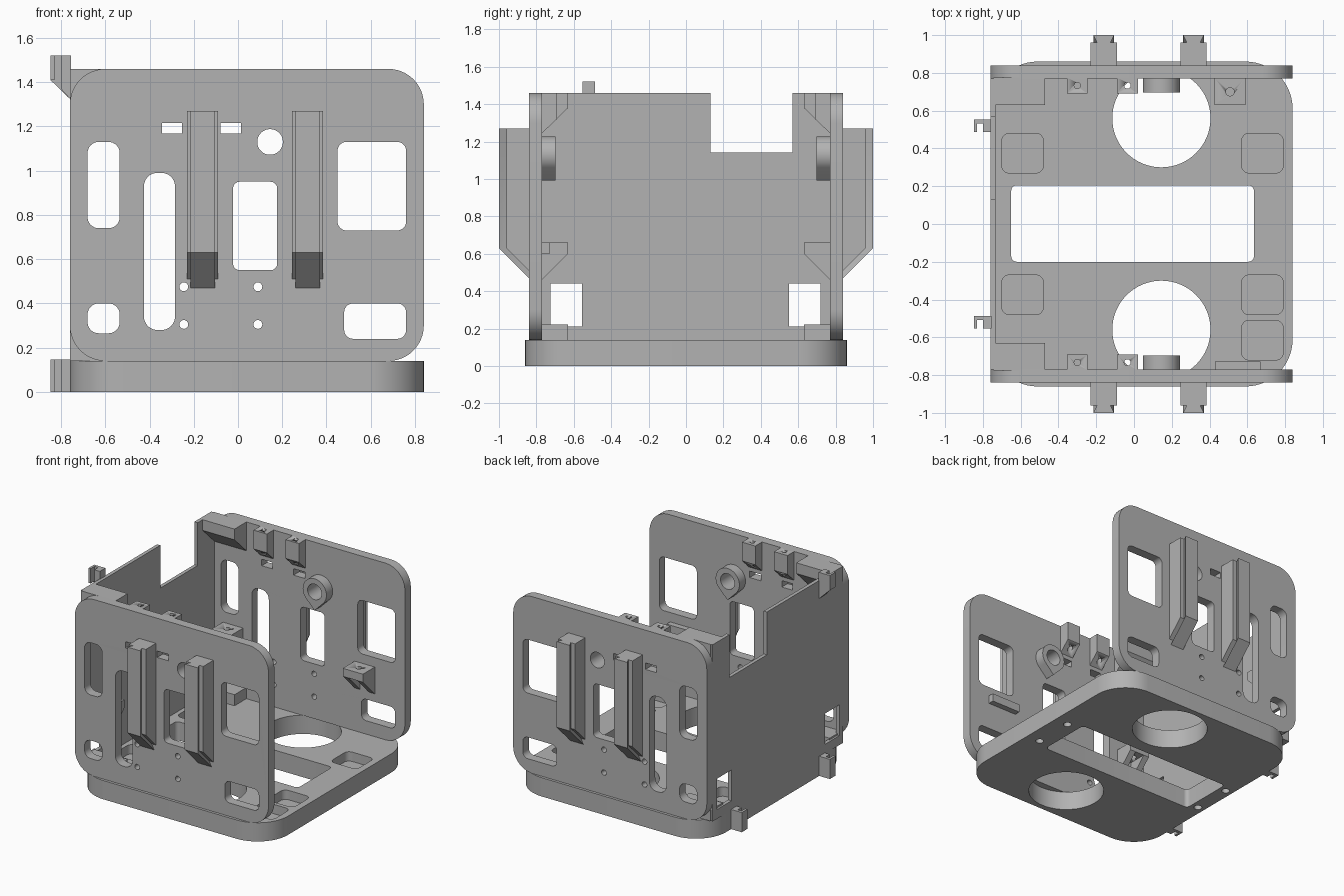
import bpy, bmesh
from math import sin, cos, pi, radians
from mathutils import Vector

cube = bpy.data.objects.get("Cube")
if cube:
    bpy.data.objects.remove(cube, do_unlink=True)

grey = bpy.data.materials.new("plain grey")
grey.use_nodes = True
grey.diffuse_color = (0.45, 0.45, 0.45, 1)
grey.node_tree.nodes["Principled BSDF"].inputs["Base Color"].default_value = (0.45, 0.45, 0.45, 1)


def add(name, bm):
    """Turn a bmesh into a finished object."""
    bmesh.ops.remove_doubles(bm, verts=bm.verts, dist=0.0002)
    bmesh.ops.recalc_face_normals(bm, faces=bm.faces)
    mesh = bpy.data.meshes.new(name)
    bm.to_mesh(mesh)
    bm.free()
    mesh.materials.clear()
    mesh.materials.append(grey)
    mesh.shade_smooth()
    mesh.set_sharp_from_angle(angle=radians(30))
    ob = bpy.data.objects.new(name, mesh)
    bpy.context.collection.objects.link(ob)
    return ob


def circle(cx, cy, r, n=48):
    return [(cx + r * cos(2 * pi * i / n), cy + r * sin(2 * pi * i / n)) for i in range(n)]


def rect(x0, x1, y0, y1, r=0.0, n=8):
    if r == 0:
        return [(x0, y0), (x1, y0), (x1, y1), (x0, y1)]
    pts = []
    corners = [(x1 - r, y1 - r), (x0 + r, y1 - r), (x0 + r, y0 + r), (x1 - r, y0 + r)]
    for q, (cx, cy) in enumerate(corners):
        for i in range(n + 1):
            a = (q + i / n) * pi / 2
            pts.append((cx + r * cos(a), cy + r * sin(a)))
    return pts


# Axis order of a profile: plan (x,y), front (x,z), side (y,z)
AXES = {"plan": (0, 1, 2), "front": (0, 2, 1), "side": (1, 2, 0)}


def slab(name, view, loops, lo, hi):
    """Extrude an outline with holes between two levels."""
    curve = bpy.data.curves.new(name, "CURVE")
    curve.dimensions = "2D"
    curve.fill_mode = "BOTH"
    curve.extrude = (hi - lo) / 2
    for loop in loops:
        sp = curve.splines.new("POLY")
        sp.points.add(len(loop) - 1)
        for p, (u, v) in zip(sp.points, loop):
            p.co = (u, v, 0, 1)
        sp.use_cyclic_u = True
    tmp = bpy.data.objects.new(name, curve)
    bpy.context.collection.objects.link(tmp)
    dg = bpy.context.evaluated_depsgraph_get()
    mesh = bpy.data.meshes.new_from_object(tmp.evaluated_get(dg))
    bm = bmesh.new()
    bm.from_mesh(mesh)
    bpy.data.objects.remove(tmp, do_unlink=True)
    bpy.data.curves.remove(curve)
    bpy.data.meshes.remove(mesh)
    a, b, c = AXES[view]
    for v in bm.verts:
        co = Vector()
        co[a], co[b], co[c] = v.co.x, v.co.y, v.co.z + (lo + hi) / 2
        v.co = co
    return add(name, bm)


def drill(ob, x, y, r=0.017):
    """Cut a vertical screw hole."""
    cutter = slab("hole_cutter", "plan", [circle(x, y, r, 16)], 0.3, 1.8)
    cutter.hide_render = True
    mod = ob.modifiers.new("hole", "BOOLEAN")
    mod.operation, mod.object, mod.solver = "DIFFERENCE", cutter, "EXACT"
    dg = bpy.context.evaluated_depsgraph_get()
    old = ob.data
    new = bpy.data.meshes.new_from_object(ob.evaluated_get(dg))
    ob.modifiers.clear()
    ob.data = new
    bpy.data.meshes.remove(old)
    bpy.data.objects.remove(cutter, do_unlink=True)


# Base: lower layer with blind screw holes, upper layer with pockets
outline = rect(-0.76, 0.84, -0.86, 0.86, 0.25, 14)
openings = [rect(-0.65, 0.635, -0.2, 0.205, 0.03)]
openings += [circle(0.145, s * 0.56, 0.26, 64) for s in (1, -1)]
screws = [circle(x, s * 0.15, 0.028, 20) for x in (0.73, -0.705) for s in (1, -1)]
pockets = [rect(0.57, 0.79, -0.72, -0.51, 0.04)]
for s in (1, -1):
    y0, y1 = sorted((s * 0.27, s * 0.48))
    pockets += [rect(x, x + 0.22, y0, y1, 0.04) for x in (-0.7, 0.57)]
slab("base_lower", "plan", [outline] + openings + screws, 0, 0.07)
slab("base_upper", "plan", [outline] + openings + pockets, 0.07, 0.14)

# Side wall with top notch and two low windows
wall = [(-0.77, 0.14), (0.77, 0.14), (0.77, 1.46), (0.57, 1.46),
        (0.57, 1.14), (0.13, 1.14), (0.13, 1.46), (-0.77, 1.46)]
slab("side_wall", "side", [wall, rect(-0.725, -0.555, 0.21, 0.44), rect(0.55, 0.72, 0.21, 0.44)],
     -0.76, -0.733)

# Openings shared by the front and back plates
plate = [rect(-0.76, 0.84, 0.14, 1.46, 0.16, 12),
         rect(-0.68, -0.535, 0.74, 1.13, 0.05),
         rect(-0.425, -0.285, 0.28, 0.99, 0.06),
         rect(-0.022, 0.177, 0.55, 0.95, 0.03),
         rect(0.45, 0.76, 0.73, 1.13, 0.04),
         rect(-0.68, -0.535, 0.265, 0.4, 0.05),
         rect(0.48, 0.76, 0.24, 0.4, 0.04),
         rect(-0.343, -0.253, 1.167, 1.215),
         rect(-0.08, 0.013, 1.167, 1.215),
         circle(0.145, 1.13, 0.058, 32)]
plate += [circle(x, z, 0.02, 16) for x in (-0.245, 0.09) for z in (0.305, 0.475)]

# Teardrop outline of the boss
drop = [(0.145 + 0.098 * cos(a), 1.13 + 0.098 * sin(a))
        for a in [radians(-45 + 270 * i / 36) for i in range(37)]] + [(0.145, 0.991)]


def rail(name, xc, s):
    """Dovetail rail whose lower end slopes back into the plate."""
    half = [(0.07, 0.6), (0.07, 0.96), (0.035, 0.96), (0.055, 1.0)]
    section = half + [(-x, y) for x, y in reversed(half)]
    bm = bmesh.new()
    rings = [[bm.verts.new((xc + x, s * (y - back), z)) for x, y in section]
             for z, back in ((1.27, 0), (0.63, 0), (0.43, 0.2))]
    for a, b in zip(rings, rings[1:]):
        for i in range(len(a)):
            j = (i + 1) % len(a)
            bm.faces.new((a[i], a[j], b[j], b[i]))
    bm.faces.new(rings[0])
    bm.faces.new(rings[-1])
    bmesh.ops.bisect_plane(bm, geom=bm.verts[:] + bm.edges[:] + bm.faces[:],
                           plane_co=(0, s * 0.835, 0), plane_no=(0, -s, 0), clear_outer=True)
    add(name, bm)


for side, s in (("front", -1), ("back", 1)):
    def span(y0, y1):
        return sorted((s * y0, s * y1))

    def wedge(depth, top, low, foot):
        return [(s * 0.775, top), (s * (0.77 - depth), top), (s * (0.77 - depth), low), (s * 0.775, foot)]

    slab(side + "_plate", "front", plate, *span(0.77, 0.84))
    slab(side + "_boss", "front", [drop, plate[9]], *span(0.697, 0.77))
    for i, x in enumerate((-0.16, 0.315)):
        rail(f"{side}_rail_{i + 1}", x, s)

    # Corner gussets at the top and feet at the bottom
    slab(side + "_corner_gusset", "side", [wedge(0.14, 1.46, 1.38, 1.24)], -0.745, -0.47)
    slab(side + "_corner_foot", "side", [rect(*span(0.63, 0.775), 0.14, 0.223)], -0.745, -0.47)

    # Screw blocks on the upper edge
    for i, x in enumerate((-0.3, -0.035)):
        block = slab(f"{side}_screw_block_{i + 1}", "side", [wedge(0.08, 1.46, 1.32, 1.24)], x - 0.055, x + 0.055)
        drill(block, x, s * 0.733)

    # Shelf brackets held by two ribs
    for i, x in enumerate((-0.58, 0.508)):
        if s < 0 and i == 1:
            continue
        shelf = slab(f"{side}_shelf_{i + 1}", "side", [rect(*span(0.63, 0.775), 0.6, 0.66)], x - 0.083, x + 0.083)
        drill(shelf, x, s * 0.7, 0.022)
        rib = [(s * 0.775, 0.6), (s * 0.63, 0.6), (s * 0.775, 0.455)]
        for k in (-1, 1):
            slab(f"{side}_shelf_{i + 1}_rib", "side", [rib], x + k * 0.06 - 0.023, x + k * 0.06 + 0.023)

# Ledge on the inside of the front plate
slab("front_ledge", "side", [rect(-0.775, -0.727, 0.6, 0.66)], 0.43, 0.67)

# Slotted clips on the outside of the side wall
def clip(name, yc, profile_low, profile_foot, top):
    y0, y1, ys = yc - 0.033, yc + 0.033, yc + 0.012
    outer = [(-0.755, top), (-0.848, top), (-0.848, profile_low), (-0.755, profile_foot)]
    slab(name + "_back", "front", [outer], ys, y1)
    mid = profile_foot + (profile_low - profile_foot) * 0.55
    slab(name + "_inner", "front", [[(-0.755, top), (-0.8, top), (-0.8, mid), (-0.755, profile_foot)]], y0, ys)
    slab(name + "_outer", "front", [rect(-0.848, -0.83, profile_low, top)], y0, ys)


clip("upper_clip", -0.52, 1.41, 1.32, 1.52)
clip("lower_front_clip", -0.52, 0, 0, 0.147)
clip("lower_back_clip", 0.52, 0, 0, 0.147)
